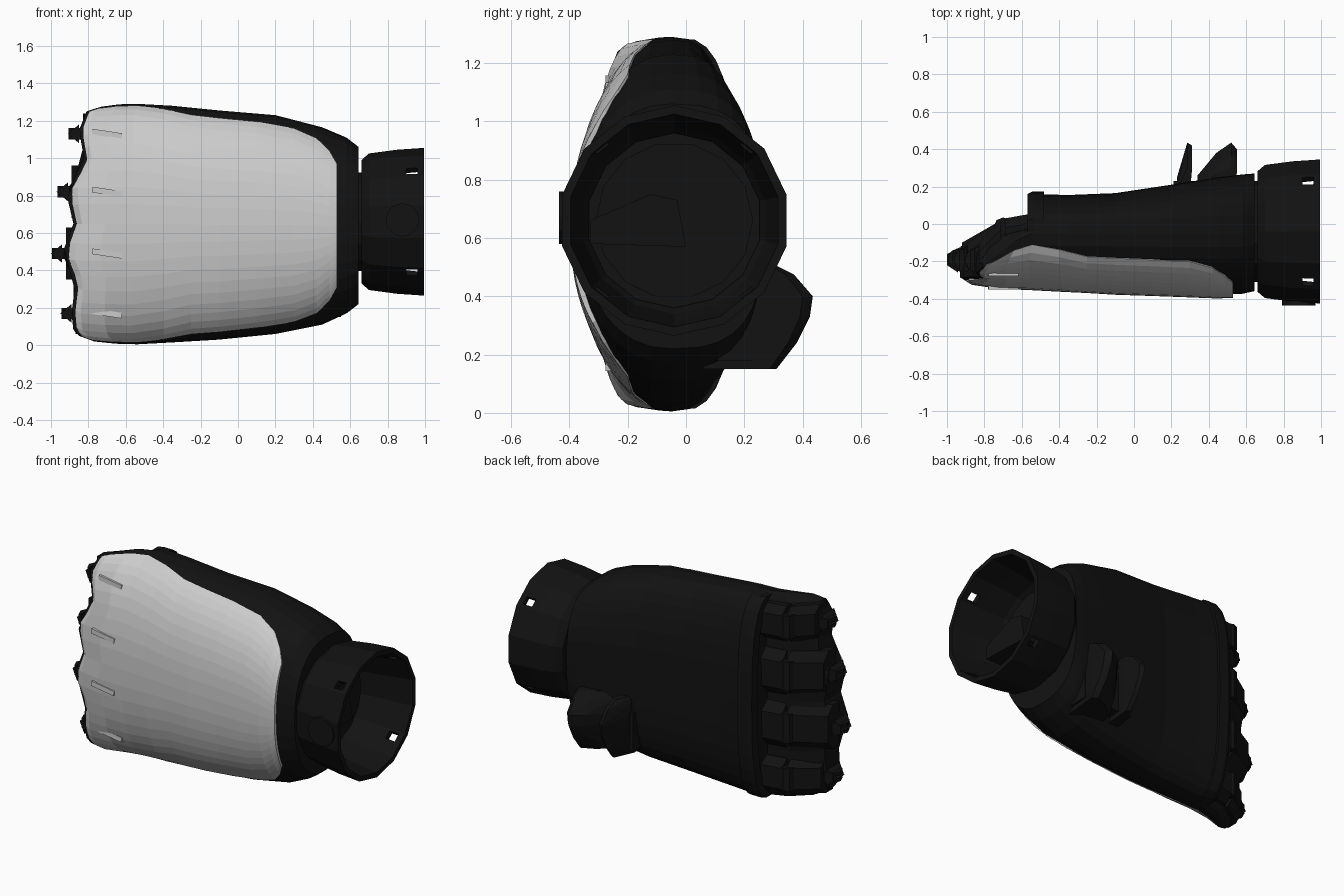
import bpy, bmesh
from math import sin, cos, pi, radians
from mathutils import Vector, Matrix

if "Cube" in bpy.data.objects:
    bpy.data.objects.remove(bpy.data.objects["Cube"])

dark = bpy.data.materials.new("dark_shell")
dark.diffuse_color = (0.006, 0.006, 0.006, 1)
dark.use_nodes = True
dark.node_tree.nodes["Principled BSDF"].inputs["Base Color"].default_value = dark.diffuse_color


def make(name, bm, mat=dark):
    bmesh.ops.recalc_face_normals(bm, faces=bm.faces)
    me = bpy.data.meshes.new(name)
    bm.to_mesh(me)
    bm.free()
    ob = bpy.data.objects.new(name, me)
    bpy.context.collection.objects.link(ob)
    if mat:
        me.materials.append(mat)
    return ob


def lerp(table, x):
    if x <= table[0][0]:
        return table[0][1:]
    for a, b in zip(table, table[1:]):
        if x <= b[0]:
            t = (x - a[0]) / (b[0] - a[0])
            return [p + (q - p) * t for p, q in zip(a[1:], b[1:])]
    return table[-1][1:]


def hull(name, pts):
    bm = bmesh.new()
    for p in pts:
        bm.verts.new(p)
    bmesh.ops.convex_hull(bm, input=bm.verts)
    return make(name, bm)


def box(name, c, s, rot=None, mat=dark):
    bm = bmesh.new()
    m = Matrix.Translation(c) @ (rot or Matrix()) @ Matrix.Diagonal((*s, 1))
    bmesh.ops.create_cube(bm, size=1, matrix=m)
    return make(name, bm, mat)


def cyl(name, c, r, depth, axis, n=12):
    bm = bmesh.new()
    q = Vector((0, 0, 1)).rotation_difference(Vector(axis)).to_matrix().to_4x4()
    bmesh.ops.create_cone(bm, cap_ends=True, segments=n, radius1=r, radius2=r,
                          depth=depth, matrix=Matrix.Translation(c) @ q)
    return make(name, bm)


# hand cross-sections: x, y front, y middle, y back, z low, z high
SEC = [(-.90, -.29, -.22, -.12, .05, 1.25), (-.85, -.325, -.17, -.09, .02, 1.275),
       (-.72, -.345, -.09, -.02, .008, 1.288), (-.57, -.35, -.05, .0, .005, 1.29),
       (-.55, -.355, -.05, .16, .005, 1.29), (-.35, -.36, -.05, .155, .015, 1.28),
       (-.10, -.375, -.05, .165, .03, 1.255), (.20, -.385, -.05, .21, .06, 1.23),
       (.45, -.395, -.05, .25, .11, 1.165), (.58, -.39, -.05, .265, .17, 1.11),
       (.645, -.375, -.05, .27, .22, 1.06)]
# scalloped finger edge: z, x
EDGE = [(0, -.76), (.03, -.83), (.08, -.88), (.17, -.89), (.33, -.87), (.49, -.94), (.65, -.88),
        (.82, -.92), (.98, -.82), (1.15, -.85), (1.25, -.81), (1.29, -.74)]


def point(x, a, k=1.0):
    yf, ym, yb, z0, z1 = lerp(SEC, x)
    c, s = cos(a), sin(a)
    n = 2.2 if c > 0 else 2.8
    pc, ps = abs(c) ** (2 / n), abs(s) ** (2 / n) * (1 if s > 0 else -1)
    y = ym - (ym - yf) * pc * k if c > 0 else ym + (yb - ym) * pc
    z = (z0 + z1) / 2 + (z1 - z0) / 2 * ps
    if x < -.5:
        x = -.5 + (x + .5) * (lerp(EDGE, z)[0] + .5) / -.4
    return Vector((x, y, z))


# hand shell, lofted along x
N = 32
bm = bmesh.new()
rings = [[bm.verts.new(point(s[0], 2 * pi * j / N, .95)) for j in range(N)] for s in SEC]
for r, q in zip(rings, rings[1:]):
    for j in range(N):
        bm.faces.new((r[j], r[(j + 1) % N], q[(j + 1) % N], q[j]))
for r in (rings[0], rings[-1]):
    for j in range(-N // 4, N // 4):
        loop = list(dict.fromkeys((r[j % N], r[(j + 1) % N], r[(N // 2 - j - 1) % N], r[(N // 2 - j) % N])))
        bm.faces.new(loop)
make("hand_shell", bm)

# light plate over the back of the hand
SPAN = [(-.88, 80), (-.5, 80), (-.25, 69), (.3, 66), (.42, 60), (.49, 50), (.53, 40)]
XS = [-.88, -.85, -.72, -.57, -.4, -.25, -.1, .1, .3, .42, .49, .53]
bm = bmesh.new()
M = 20
grid = [[bm.verts.new(point(x, radians(lerp(SPAN, x)[0]) * (2 * j / M - 1), 1.01))
         for j in range(M + 1)] for x in XS]
for r, q in zip(grid, grid[1:]):
    for j in range(M):
        bm.faces.new((r[j], r[j + 1], q[j + 1], q[j]))
plate = make("hand_plate", bm, None)
mod = plate.modifiers.new("thickness", 'SOLIDIFY')
mod.thickness, mod.offset = .02, -1

# raised palm lip ahead of the fingers
bm = bmesh.new()
ring = []
for j in range(9, 24):
    a = 2 * pi * j / N
    p = point(-.54, a)
    ring.append([bm.verts.new((x, p.y + dy, p.z)) for x, dy in
                 ((-.57, -.06), (-.57, .0), (-.54, .015), (-.48, .015), (-.48, -.06))])
for r, q in zip(ring, ring[1:]):
    for i in range(5):
        bm.faces.new((r[i], r[(i + 1) % 5], q[(i + 1) % 5], q[i]))
bm.faces.new(ring[0])
bm.faces.new(ring[-1])
make("palm_lip", bm)

# curled fingers with joints, knuckle spurs and plate ridges
for i, (z, tip, w) in enumerate([(.17, -.89, .11), (.49, -.94, .14), (.82, -.91, .14), (1.13, -.85, .11)]):
    for part, x0, x1, ya, yb in (("inner", -.55, -.69, .055, .03), ("outer", -.71, tip + .02, .02, -.10)):
        pts = []
        for x, y in ((x0, ya), (x1, yb)):
            for s in (-1, 1):
                pts += [(x, y, z + s * w * .6), (x, y - .05, z + s * w), (x, y - .12, z + s * w)]
        hull(f"finger_{part}_{i}", pts)
    cyl(f"finger_joint_{i}", (-.70, -.015, z), .05, w * 1.3, (0, 0, 1), 8)
    cyl(f"knuckle_{i}", (tip + .01, -.19, z), .065, .06, (0, 0, 1), 8)
    hull(f"knuckle_spur_{i}", [(tip, -.26, z - .05), (tip, -.13, z + .05), (tip, -.13, z - .05),
                               (tip, -.26, z + .05), (tip - .06, -.22, z), (tip - .06, -.16, z)])
    p = point(-.72, (z - .65) / .64 * 1.15, 1.01)
    box(f"plate_ridge_{i}", (-.70, p.y, z), (.16, .025, .03), Matrix.Rotation(.15, 4, 'Y'), None)

# thumb: two slabs standing off the palm
LAYERS = [(.15, .31), (.24, .38), (.33, .425), (.40, .435), (.475, .37), (.51, .30)]
def thumb(name, prof):
    hull(name, [(x, .06 + (y - .06) * (ym - .06) / .375, z) for z, ym in LAYERS for x, y in prof])

thumb("thumb_base", [(.33, .06), (.34, .26), (.44, .38), (.52, .435), (.55, .40), (.53, .27), (.53, .06)])
thumb("thumb_tip", [(.23, .06), (.23, .25), (.25, .31), (.285, .435), (.31, .42), (.29, .24), (.29, .06)])
box("thumb_mount", (.38, .12, .30), (.34, .22, .24))

# hollow wrist cuff
C = Vector((0, -.04, .66))
PROF = [(.66, .33), (.70, .365), (.85, .385), (.995, .395), (.995, .365), (.85, .345), (.70, .32), (.66, .30)]
bm = bmesh.new()
rows = []
for j in range(14):
    a = 2 * pi * (j + .5) / 14
    rows.append([bm.verts.new((x, C.y + r * cos(a), C.z + r * sin(a))) for x, r in PROF])
for j in range(14):
    r, q = rows[j], rows[(j + 1) % 14]
    for i in range(8):
        bm.faces.new((r[i], r[(i + 1) % 8], q[(i + 1) % 8], q[i]))
cuff = make("wrist_cuff", bm)

# small slots cut through the cuff
for i in range(4):
    a = pi / 4 + i * pi / 2
    cut = box(f"slot_cutter_{i}", C + Vector((.93, .37 * cos(a), .37 * sin(a))), (.06, .2, .05),
              Matrix.Rotation(a, 4, 'X'))
    cut.hide_render = True
    cut.hide_set(True)
    b = cuff.modifiers.new("slot", 'BOOLEAN')
    b.object, b.operation, b.solver = cut, 'DIFFERENCE', 'EXACT'
dg = bpy.context.evaluated_depsgraph_get()
cut_mesh = bpy.data.meshes.new_from_object(cuff.evaluated_get(dg))
cuff.modifiers.clear()
cuff.data = cut_mesh
for o in [o for o in bpy.data.objects if o.name.startswith("slot_cutter")]:
    bpy.data.objects.remove(o)

# cuff button and inner wrist parts
cyl("cuff_button", (.88, -.42, .67), .09, .03, (0, 1, 0), 12)
cyl("wrist_joint", (.66, C.y, C.z), .27, .08, (1, 0, 0), 14)
hull("wrist_latch", [(x, y, z) for x in (.70, .80) for y, z in
                     ((-.33, .58), (-.33, .66), (-.12, .75), (-.03, .73), (0, .57))])
